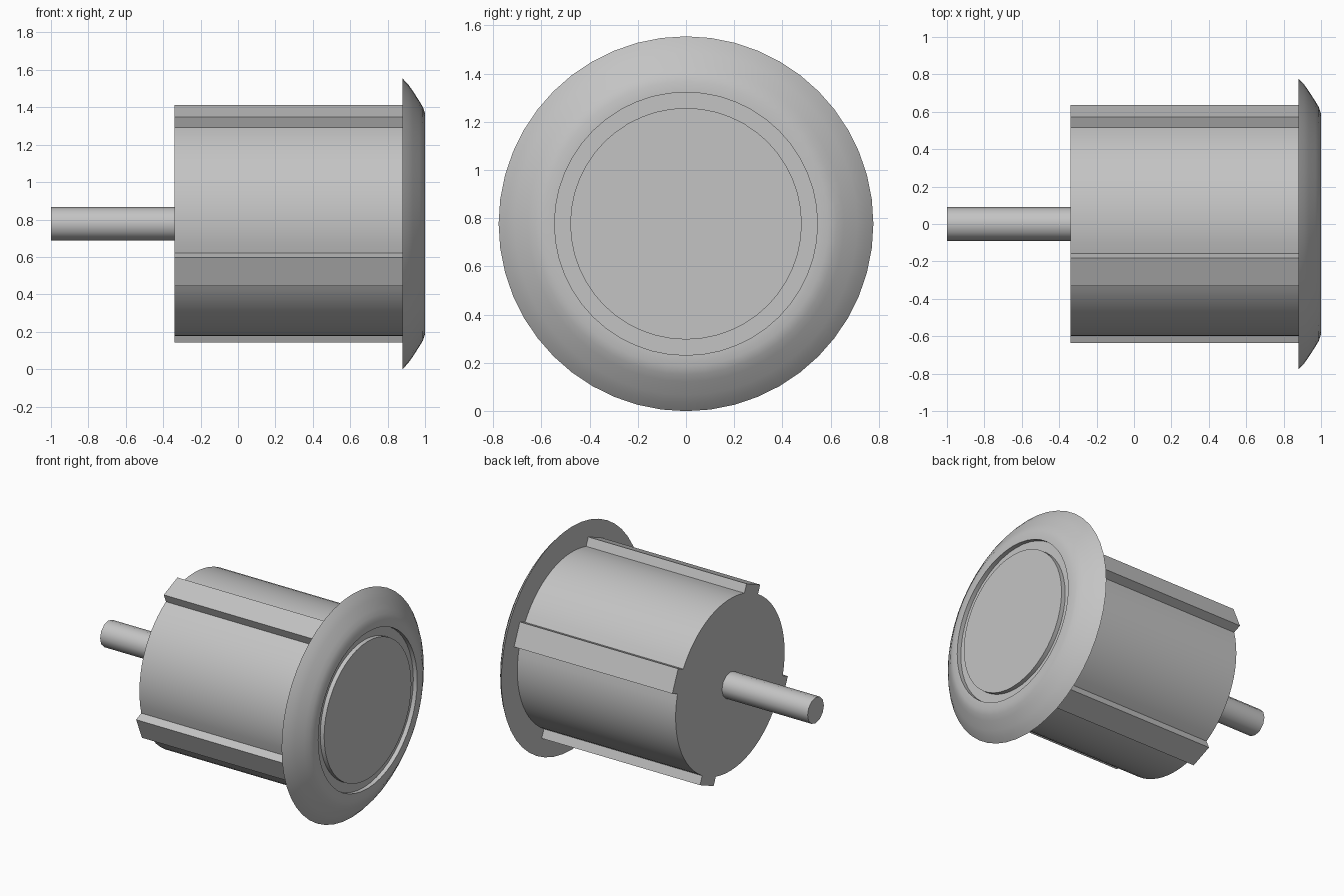
import bpy, bmesh, math
from mathutils import Matrix

cube = bpy.data.objects.get("Cube")
if cube:
    bpy.data.objects.remove(cube, do_unlink=True)

AXIS_Z = 0.777          # height of the long axis
BODY_BACK, BODY_FRONT = -0.34, 0.88

grey = bpy.data.materials.new("light_grey")
grey.use_nodes = True
colour = (0.55, 0.55, 0.55, 1)
grey.diffuse_color = colour
grey.node_tree.nodes["Principled BSDF"].inputs["Base Color"].default_value = colour


def finish(bm, name, angle=30):
    bmesh.ops.recalc_face_normals(bm, faces=bm.faces)
    mesh = bpy.data.meshes.new(name)
    bm.to_mesh(mesh)
    bm.free()
    mesh.materials.append(grey)
    ob = bpy.data.objects.new(name, mesh)
    ob.location.z = AXIS_Z
    bpy.context.collection.objects.link(ob)
    bpy.ops.object.select_all(action="DESELECT")
    ob.select_set(True)
    bpy.context.view_layer.objects.active = ob
    bpy.ops.object.shade_smooth_by_angle(angle=math.radians(angle))
    return ob


def lathe(name, profile, sides, angle=30):
    """Turn (x, radius) points around the x axis; end points at radius 0 close it."""
    bm = bmesh.new()
    verts = [bm.verts.new((x, 0, r)) for x, r in profile]
    edges = [bm.edges.new(pair) for pair in zip(verts, verts[1:])]
    bmesh.ops.spin(bm, geom=verts + edges, cent=(0, 0, 0), axis=(1, 0, 0),
                   angle=math.tau, steps=sides, use_duplicate=False)
    bmesh.ops.remove_doubles(bm, verts=bm.verts, dist=0.0005)
    return finish(bm, name, angle)


# Flange: flat back, domed rim, and a circular groove around the centre disc
lathe("flange", [(0.88, 0), (0.88, 0.777), (0.91, 0.745), (0.935, 0.71),
                 (0.97, 0.655), (0.988, 0.625), (1, 0.59), (1, 0.545),
                 (0.97, 0.545), (0.97, 0.48), (1, 0.48), (1, 0)], 48)

# Shaft
lathe("shaft", [(-1, 0), (-1, 0.09), (BODY_BACK, 0.09), (BODY_BACK, 0)], 12, 35)

# Body: round barrel with four flat-topped ribs, extruded from one section
RADIUS, RIB_TOP, HALF_WIDTH, ARC_STEPS = 0.6, 0.656, 0.0815, 14
half_angle = math.asin(HALF_WIDTH / RADIUS)
section = []
for k in range(4):
    turn = Matrix.Rotation(math.radians(113 + 90 * k), 2)
    section += [turn @ p for p in (Matrix(((RIB_TOP, -HALF_WIDTH),
                                           (RIB_TOP, HALF_WIDTH))))]
    for i in range(ARC_STEPS + 1):
        a = half_angle + (math.pi / 2 - 2 * half_angle) * i / ARC_STEPS
        p = Matrix.Rotation(a, 2) @ Matrix(((RADIUS, 0), (0, 0)))[0]
        section.append(turn @ p)

bm = bmesh.new()
base = bm.faces.new([bm.verts.new((BODY_BACK, p.x, p.y)) for p in section])
wall = bmesh.ops.extrude_face_region(bm, geom=[base], use_keep_orig=True)
bmesh.ops.translate(bm, vec=(BODY_FRONT - BODY_BACK, 0, 0),
                    verts=[g for g in wall["geom"] if isinstance(g, bmesh.types.BMVert)])
finish(bm, "ribbed_body", 20)
